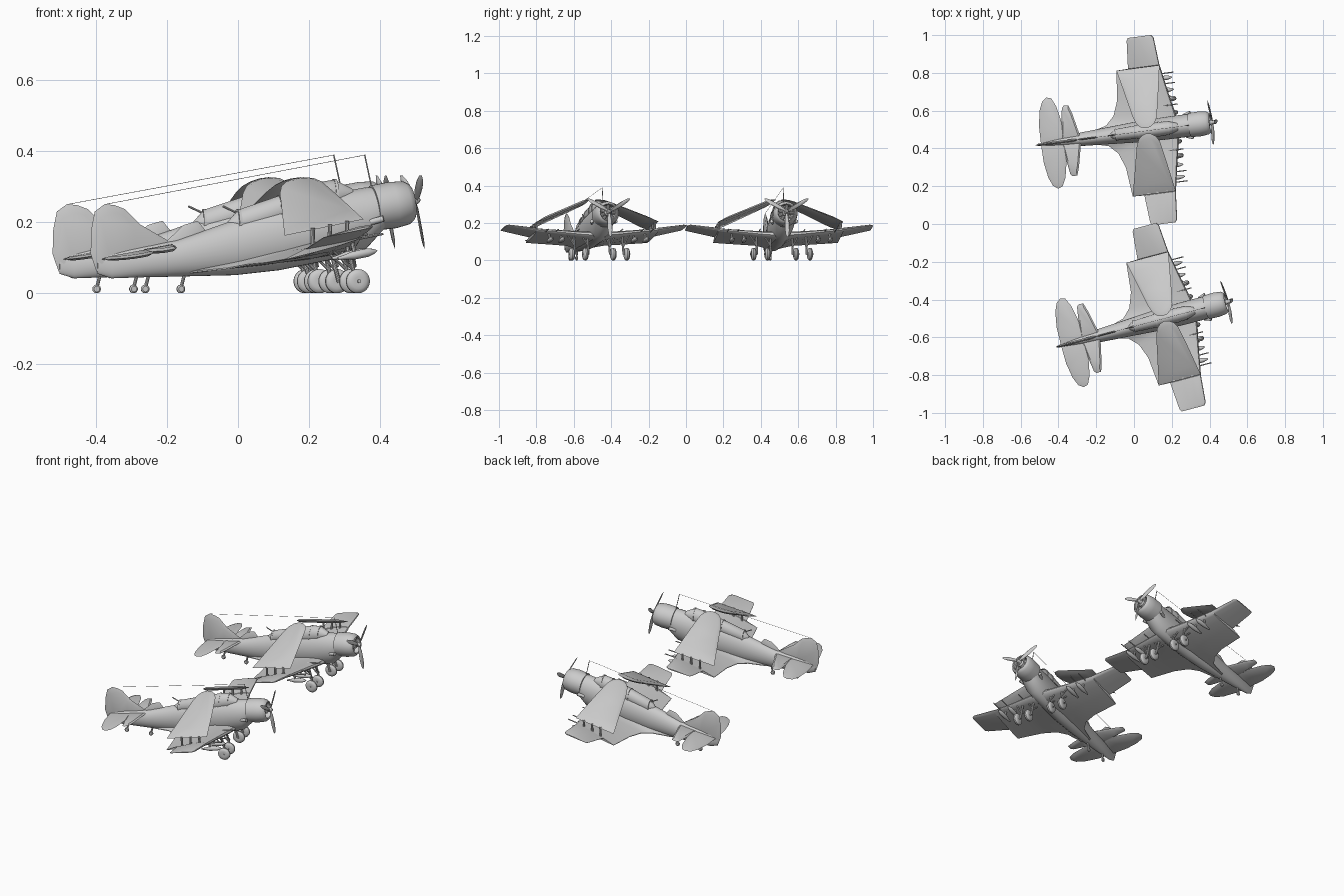
import bpy, bmesh
from math import sin, cos, pi, radians
from mathutils import Vector, Matrix

if "Cube" in bpy.data.objects:
    bpy.data.objects.remove(bpy.data.objects["Cube"])

grey = bpy.data.materials.new("light grey")
grey.use_nodes = True
grey.diffuse_color = (0.6, 0.6, 0.6, 1)
grey.node_tree.nodes["Principled BSDF"].inputs["Base Color"].default_value = (0.6, 0.6, 0.6, 1)

# Two parked aircraft: tail position and heading. Parts use (forward, left, up) from the tail.
PLANES = {"rear": ((-0.522, 0.417, 0), 7.4), "front": ((-0.415, -0.652, 0), 14.8)}


def finish(name, bm, mirror=False):
    bmesh.ops.recalc_face_normals(bm, faces=bm.faces)
    mesh = bpy.data.meshes.new(name)
    bm.to_mesh(mesh)
    bm.free()
    mesh.materials.append(grey)
    mesh.shade_smooth()
    mesh.set_sharp_from_angle(angle=radians(35))
    for plane, (pos, yaw) in PLANES.items():
        ob = bpy.data.objects.new(f"{plane}_{name}", mesh)
        bpy.context.collection.objects.link(ob)
        ob.matrix_world = Matrix.Translation(pos) @ Matrix.Rotation(radians(yaw), 4, "Z")
        if mirror:
            mod = ob.modifiers.new("mirror", "MIRROR")
            mod.use_axis = (False, True, False)
            mod.use_clip = False
            mod.use_mirror_merge = False


def bridge(bm, rings, caps=True):
    loops = [[bm.verts.new(p) for p in ring] for ring in rings]
    n = len(loops[0])
    for a, b in zip(loops, loops[1:]):
        for i in range(n):
            j = (i + 1) % n
            bm.faces.new((a[i], a[j], b[j], b[i]))
    if caps:
        bm.faces.new(loops[0])
        bm.faces.new(loops[-1])


def loft(name, stations, n=32):
    """Elliptical sections: forward, centre height, half width, half height."""
    bm = bmesh.new()
    bridge(bm, [[(s, w * cos(2 * pi * i / n), z + h * sin(2 * pi * i / n)) for i in range(n)]
                for s, z, w, h in stations])
    finish(name, bm)


def spin(name, pieces, mirror=False, n=20):
    """Turned bodies: start, end and (fraction, radius) profile."""
    bm = bmesh.new()
    for p, q, profile in pieces:
        p, q = Vector(p), Vector(q)
        axis = q - p
        u = axis.orthogonal().normalized()
        v = axis.normalized().cross(u)
        bridge(bm, [[p + axis * f + (u * cos(2 * pi * i / n) + v * sin(2 * pi * i / n)) * r
                     for i in range(n)] for f, r in profile])
    finish(name, bm, mirror)


def rod(p, q, r):
    return p, q, [(0, r), (1, r)]


def lens(bm, outline, place, thick, inner=0.75):
    """Thin surface with sharp edges: place(a, b, offset) gives the point."""
    ca = sum(p[0] for p in outline) / len(outline)
    cb = sum(p[1] for p in outline) / len(outline)
    small = [(ca + (a - ca) * inner, cb + (b - cb) * inner) for a, b in outline]
    bridge(bm, [[place(a, b, -thick) for a, b in small], [place(a, b, 0) for a, b in outline],
                [place(a, b, thick) for a, b in small]])


def surface(name, outline, place, thick, mirror=False):
    bm = bmesh.new()
    lens(bm, outline, place, thick)
    finish(name, bm, mirror)


# Fuselage and glazed canopy
loft("fuselage", [(0.02, .085, .004, .03), (.06, .078, .012, .036), (.15, .088, .027, .043),
                  (.25, .098, .036, .051), (.42, .129, .047, .078), (.55, .155, .056, .09),
                  (.70, .187, .060, .093), (.80, .211, .060, .087), (.85, .238, .056, .06)])
canopy = [(.40, .19, .01, .012), (.43, .2, .03, .035), (.55, .235, .036, .04),
          (.66, .262, .038, .05), (.71, .275, .036, .045), (.76, .28, .02, .015)]
loft("canopy", canopy)
for k, (s, z, w, h) in enumerate(canopy[1:5]):
    loft(f"canopy_frame_{k + 1}", [(s - .004, z, w + .002, h + .002), (s + .004, z, w + .002, h + .002)])

# Engine cowling, cylinders and hub
spin("cowling", [((.825, 0, .24), (.935, 0, .257),
                  [(0, .05), (0, .064), (.5, .066), (.85, .061), (.97, .052), (1, .047),
                   (.96, .043), (.6, .041)])], n=36)
spin("engine_cylinders", [rod((.905, .012 * cos(a), .254 + .012 * sin(a)),
                              (.905, .042 * cos(a), .254 + .042 * sin(a)), .009)
                          for a in [2 * pi * i / 9 for i in range(9)]], n=10)
spin("propeller_hub", [((.89, 0, .251), (.96, 0, .264),
                        [(0, .022), (.5, .02), (.6, .013), (.85, .011), (.97, .006), (1, .001)])])

# Three propeller blades
blades = bmesh.new()
for angle in (30, 150, 270):
    c, d = cos(radians(angle)), sin(radians(angle))

    def blade_point(r, w, o, c=c, d=d):
        up = r * d + w * c
        return (.946 + o - up * .19 + w * .4, r * c - w * d, .262 + up)
    lens(blades, [(.005, -.005), (.04, -.011), (.09, -.012), (.125, -.008), (.138, 0),
                  (.125, .008), (.09, .012), (.04, .011), (.005, .005)], blade_point, .003)
finish("propeller_blades", blades)

# Main wing: left position, leading edge, its height, trailing edge, its height, thickness
foil = [(0, 0), (.02, .3), (.1, .55), (.3, .65), (.6, .42), (1, .04),
        (1, -.04), (.6, -.25), (.3, -.35), (.1, -.32), (.02, -.2)]
wing = bmesh.new()
bridge(wing, [[(a + (b - a) * f, t, za + (zb - za) * f + th * h) for f, h in foil]
              for t, a, za, b, zb, th in [
    (0, .765, .135, .27, .055, .05), (.03, .765, .135, .29, .06, .05),
    (.055, .76, .137, .385, .07, .045), (.1, .752, .14, .43, .08, .04),
    (.18, .735, .148, .46, .085, .034), (.336, .707, .165, .476, .095, .026),
    (.338, .706, .167, .538, .125, .022), (.485, .694, .187, .55, .157, .014),
    (.5, .682, .186, .558, .16, .006)]])
finish("wings", wing, True)

# Outer panels folded up over the fuselage
surface("folded_wing_panels",
        [(.476, .336), (.706, .336), (.675, .16), (.656, .065), (.64, .035), (.615, .018),
         (.59, .014), (.565, .022), (.545, .042), (.53, .081), (.505, .2)],
        lambda s, t, o: (s, t, .185 + (.336 - t) * .43 + (s - .59) * .2 + o), .01, True)
spin("fold_hinges", [rod((s, .325, .13 + (s - .6) * .3), (s, .33, .19 + (s - .59) * .2), .006)
                     for s in (.56, .61, .66)], True, 10)

# Tail fin with rudder and a low dorsal plate
surface("tail_fin", [(.24, .14), (.144, .194), (.10, .237), (.07, .248), (.041, .251), (.012, .23),
                     (.002, .18), (0, .11), (.017, .062), (.056, .042), (.15, .08)],
        lambda s, z, o: (s, o, z), .007)
surface("dorsal_plate", [(.21, .12), (.225, .15), (.27, .192), (.312, .204), (.336, .175), (.34, .14)],
        lambda s, z, o: (s, o, z), .004)


# Tailplane in two sections per side
def tail_point(s, t, o):
    return s, t, .09 + .18 * s + o


surface("elevators", [(.03, 0), (.032, .1), (.046, .18), (.065, .225), (.09, .243), (.115, .235),
                      (.136, .19), (.15, .12), (.17, 0)], tail_point, .006, True)
surface("tailplane", [(.14, 0), (.152, .1), (.164, .177), (.175, .188), (.2, .187), (.215, .14), (.245, 0)],
        tail_point, .007, True)

# Undercarriage: paired main wheels with splayed struts
tyre = [(0, .012), (0, .022), (.15, .03), (.35, .034), (.65, .034), (.85, .03), (1, .022), (1, .012)]
wheels, struts = [], []
for t in (.077, .152):
    wheels.append(((.738, t - .013, .034), (.738, t + .013, .034), tyre))
    struts += [rod((.738, t - .018, .034), (.738, t + .018, .034), .005),
               rod((.738, t - .018, .034), (.71, t - .018, .14), .006),
               rod((.735, t - .018, .06), (.665, t - .018, .125), .004),
               rod((.735, t - .018, .075), (.715, t + .02, .14), .004)]
spin("main_wheels", wheels, True, 28)
spin("gear_struts", struts, True, 10)

# Tail wheel and a second small wheel ahead of it
spin("tail_wheels", [((s, -.006, .012), (s, .006, .012), [(0, .008), (.25, .012), (.75, .012), (1, .008)])
                     for s in (.125, .263)])
spin("tail_wheel_struts", [rod((s, 0, .014), (s + .012, 0, .06), .005) for s in (.125, .263)], n=10)

# Stores on pylons and guns along the leading edge
bomb = [(0, .004), (.15, .006), (.4, .012), (.75, .012), (.92, .007), (1, .001)]
spin("wing_stores", [((.65, t, .098), (.765, t, .12), bomb) for t in (.2, .265)], True, 14)
spin("store_pylons", [rod((.7, t, .105), (.69, t, .15), .006) for t in (.2, .265)], True, 8)
spin("wing_guns", [rod((.68, t, .148), (.775, t, .167), .003) for t in (.12, .235, .29)], True, 8)
spin("exhaust_pipes", [rod((.8, .055, .2), (.835, .068, .21), .009)], True, 12)

# Aerial mast, wire and rear gun
spin("aerial_mast", [rod((.82, 0, .29), (.798, 0, .39), .002)], n=8)
spin("aerial_wire", [rod((.798, 0, .389), (.041, 0, .25), .0008)], n=6)
spin("rear_gun", [rod((.45, 0, .215), (.385, 0, .245), .003)], n=8)
